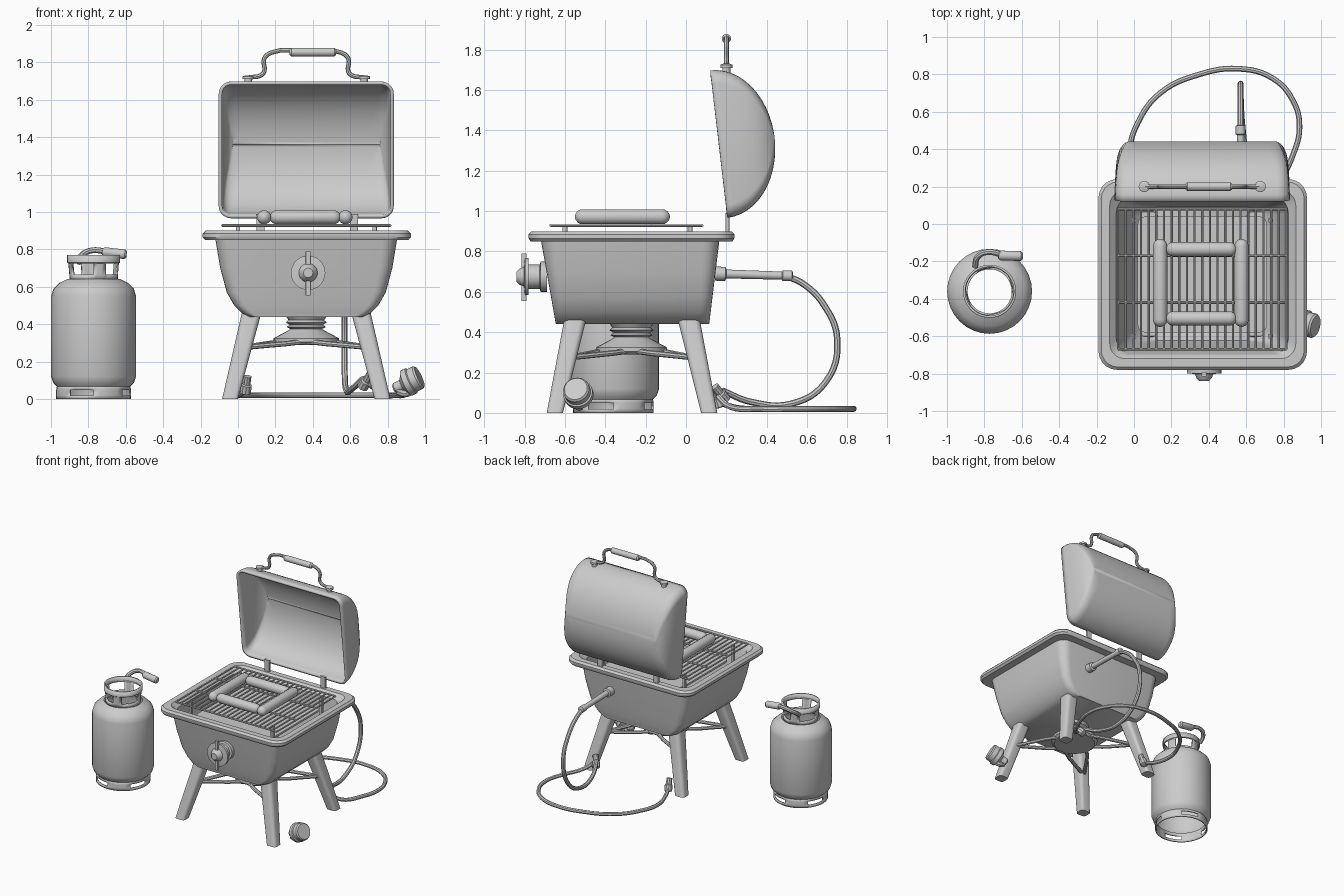
import bpy, bmesh, math
from mathutils import Vector

if "Cube" in bpy.data.objects:
    bpy.data.objects.remove(bpy.data.objects["Cube"])

CX, CY = 0.365, -0.27          # centre of the grill


def finish(name, bm, angle=35, solid=0):
    bmesh.ops.recalc_face_normals(bm, faces=bm.faces)
    me = bpy.data.meshes.new(name)
    bm.to_mesh(me)
    bm.free()
    ob = bpy.data.objects.new(name, me)
    bpy.context.collection.objects.link(ob)
    smooth(ob, angle)
    if solid:
        m = ob.modifiers.new("thickness", 'SOLIDIFY')
        m.thickness, m.offset = solid, -1
    return ob


def smooth(ob, angle=35):
    bpy.ops.object.select_all(action='DESELECT')
    ob.select_set(True)
    bpy.context.view_layer.objects.active = ob
    bpy.ops.object.shade_smooth_by_angle(angle=math.radians(angle))


def rounded_rect(x0, x1, y0, y1, r, n=5):
    r = min(r, (x1 - x0) / 2.01, (y1 - y0) / 2.01)
    pts = []
    for k, (cx, cy) in enumerate([(x1 - r, y1 - r), (x0 + r, y1 - r), (x0 + r, y0 + r), (x1 - r, y0 + r)]):
        for i in range(n + 1):
            a = math.pi / 2 * (k + i / n)
            pts.append((cx + r * math.cos(a), cy + r * math.sin(a)))
    return pts


def loft(name, sections, place=lambda x, y, z: (x, y, z), caps=(True, True), **kw):
    """sections: (x0, x1, y0, y1, depth, corner radius)"""
    bm = bmesh.new()
    rings = [[bm.verts.new(place(x, y, s[4])) for x, y in rounded_rect(*s[:4], s[5])] for s in sections]
    for a, b in zip(rings, rings[1:]):
        for i in range(len(a)):
            j = (i + 1) % len(a)
            bm.faces.new((a[i], a[j], b[j], b[i]))
    if caps[0]:
        bm.faces.new(rings[0])
    if caps[1]:
        bm.faces.new(rings[-1])
    return finish(name, bm, **kw)


def lathe(name, pts, loc, axis=(0, 0, 1), n=32, holes={}, caps=True, **kw):
    """pts: (radius, height); holes: row -> test for segments left open"""
    bm = bmesh.new()
    rings = [[bm.verts.new((r * math.cos(2 * math.pi * i / n), r * math.sin(2 * math.pi * i / n), z))
              for i in range(n)] for r, z in pts]
    for k, (a, b) in enumerate(zip(rings, rings[1:])):
        for i in range(n):
            if k in holes and holes[k](i):
                continue
            j = (i + 1) % n
            bm.faces.new((a[i], a[j], b[j], b[i]))
    if caps:
        bm.faces.new(rings[0])
        bm.faces.new(rings[-1])
    ob = finish(name, bm, **kw)
    ob.location = loc
    ob.rotation_euler = Vector(axis).to_track_quat('Z', 'Y').to_euler()
    return ob


def tube(name, pts, r, kind='BEZIER', res=6):
    cu = bpy.data.curves.new(name, 'CURVE')
    cu.dimensions = '3D'
    cu.bevel_depth, cu.bevel_resolution, cu.use_fill_caps, cu.resolution_u = r, 2, True, res
    sp = cu.splines.new(kind)
    dst = sp.bezier_points if kind == 'BEZIER' else sp.points
    dst.add(len(pts) - 1)
    for p, co in zip(dst, pts):
        if kind == 'BEZIER':
            p.co = co
            p.handle_left_type = p.handle_right_type = 'AUTO'
        else:
            p.co = (*co, 1)
    ob = bpy.data.objects.new(name, cu)
    bpy.context.collection.objects.link(ob)
    bpy.ops.object.select_all(action='DESELECT')
    ob.select_set(True)
    bpy.context.view_layer.objects.active = ob
    bpy.ops.object.convert(target='MESH')
    smooth(bpy.context.object, 40)


def box(name, x0, x1, y0, y1, z0, z1, r=0.005):
    return loft(name, [(x0, x1, y0, y1, z0, r), (x0, x1, y0, y1, z1, r)])


# firebox: outer wall, rim, then inner wall
def bowl(half_x, z, inset=0.0):
    t = (z - 0.44) / 0.41
    return (CX - half_x + inset, CX + half_x - inset, -0.645 - 0.073 * t + inset, 0.115 + 0.05 * t - inset, z, 0.05 + 0.03 * t)


wall = [(0.305, 0.44), (0.345, 0.46), (0.385, 0.50), (0.425, 0.57), (0.46, 0.70), (0.485, 0.85)]
rim = [(-0.175, 0.91, -0.77, 0.23, 0.85, 0.09), (-0.19, 0.925, -0.78, 0.24, 0.865, 0.1),
       (-0.19, 0.925, -0.78, 0.24, 0.885, 0.1), (-0.175, 0.91, -0.765, 0.225, 0.90, 0.09),
       (-0.13, 0.865, -0.72, 0.18, 0.90, 0.08), (-0.115, 0.85, -0.705, 0.16, 0.885, 0.07)]
loft("firebox", [bowl(*w) for w in wall] + rim + [bowl(h, z + 0.015, 0.025) for h, z in reversed(wall)])

# open lid: domed loft leaning back
def lid_place(x, v, w):
    return (x, 0.163 - 0.116 * v + 0.993 * w, 1.332 + 0.993 * v + 0.116 * w)


lid = []
for i in range(13):
    s = math.sin(math.pi / 2 * i / 12.4)
    hv, hx = 0.368 * math.sqrt(1 - s * s), 0.468 - 0.015 * s - 0.05 * s ** 5
    lid.append((CX - hx, CX + hx, -hv, hv, 0.278 * s, 0.065))
loft("lid", lid, lid_place, caps=(False, True), angle=50, solid=0.018)

# lid handle, grip and mounts
tube("lid_handle", [(0.06, 0.2, 1.72), (0.12, 0.2, 1.73), (0.14, 0.2, 1.75), (0.14, 0.2, 1.82), (0.18, 0.2, 1.853),
                    (0.365, 0.2, 1.858), (0.55, 0.2, 1.853), (0.59, 0.2, 1.82), (0.59, 0.2, 1.75),
                    (0.61, 0.2, 1.73), (0.67, 0.2, 1.72)], 0.012, res=4)
lathe("lid_grip", [(0.015, 0), (0.023, 0.01), (0.023, 0.24), (0.015, 0.25)], (0.275, 0.2, 1.855), (1, 0, 0), 16)
for x in (0.055, 0.675):
    lathe("handle_mount", [(0.02, 0), (0.02, 0.025), (0.03, 0.025), (0.03, 0.04), (0.015, 0.046)], (x, 0.2, 1.685), n=16)

# hinges
for x in (0.12, 0.62):
    box("hinge", x - 0.022, x + 0.022, 0.195, 0.215, 0.88, 0.99)

# cooking grate and burner plate below
G = dict(x0=-0.085, x1=0.815, y0=-0.67, y1=0.08, z=0.928)
for i in range(23):
    x = G["x0"] + (G["x1"] - G["x0"]) * i / 22
    tube("grate_bar", [(x, G["y0"], G["z"]), (x, G["y1"], G["z"])], 0.006, 'POLY')
for i in range(4):
    y = G["y0"] + (G["y1"] - G["y0"]) * i / 3
    tube("grate_cross_bar", [(G["x0"], y, G["z"]), (G["x1"], y, G["z"])], 0.007, 'POLY')
for x in (0.0, 0.73):
    for y in (-0.6, 0.02):
        box("grate_foot", x - 0.012, x + 0.012, y - 0.012, y + 0.012, 0.6, 0.925)
box("burner_plate", 0.02, 0.71, -0.58, 0.04, 0.80, 0.815, 0.04)

# four sausages in a square
cap = [(0.038 * math.sin(a), 0.038 * (1 - math.cos(a))) for a in (0.15, 0.5, 0.9, 1.25, 1.57)]
def sausage(x, y, axis, length):
    lathe("sausage", cap + [(r, length - h) for r, h in reversed(cap)], (x, y, 0.972), axis, 14, angle=60)


for x in (0.14, 0.575):
    sausage(x, -0.55, (0, 1, 0), 0.47)
for y in (-0.135, -0.505):
    sausage(0.17, y, (1, 0, 0), 0.38)

# tapered splayed legs and curved braces
for sx in (1, -1):
    for sy in (1, -1):
        def mirror(x, y, z, sx=sx, sy=sy):
            return (CX + sx * (x - CX), CY + sy * (y - CY) + (0.005 if sy < 0 else 0), z)
        loft("leg", [(-0.085, 0.0, -0.69, -0.61, 0, 0.022), (0.025, 0.13, -0.60, -0.49, 0.48, 0.03)], mirror)
A, B, C, D = (0.02, -0.57, 0.275), (0.71, -0.57, 0.275), (0.71, 0.03, 0.275), (0.02, 0.03, 0.275)
for p, q, m in ((A, B, (CX, -0.42)), (B, C, (0.51, CY)), (C, D, (CX, -0.12)), (D, A, (0.22, CY))):
    mids = [tuple(0.35 * e + 0.65 * c for e, c in zip(end[:2], m)) + (0.295,) for end in (p, q)]
    tube("leg_brace", [p, mids[0], (*m, 0.305), mids[1], q], 0.014)

# grease cup under the firebox
lathe("grease_cup", [(0.155, 0.29), (0.175, 0.305), (0.175, 0.325), (0.10, 0.365), (0.085, 0.375), (0.105, 0.385),
                     (0.09, 0.397), (0.11, 0.41), (0.095, 0.422), (0.11, 0.445)], (CX, CY, 0), n=24)

# control knob and turning bar
lathe("control_knob", [(0.075, 0), (0.075, 0.03), (0.06, 0.035), (0.06, 0.09), (0.092, 0.09), (0.092, 0.108),
                       (0.05, 0.112), (0.04, 0.135), (0.025, 0.15)], (0.375, -0.69, 0.675), (0, -1, 0))
box("knob_bar", 0.362, 0.388, -0.815, -0.79, 0.555, 0.79)

# gas inlet pipe and hoses
lathe("inlet_fitting", [(0.035, 0), (0.035, 0.05), (0.022, 0.055), (0.02, 0.33), (0.026, 0.335), (0.026, 0.38),
                        (0.016, 0.385)], (0.57, 0.145, 0.69), (0, 1, -0.03), 12)
tube("feed_hose", [(0.57, 0.50, 0.678), (0.57, 0.58, 0.64), (0.57, 0.68, 0.54), (0.57, 0.75, 0.36), (0.57, 0.69, 0.15),
                   (0.58, 0.52, 0.045), (0.61, 0.32, 0.055), (0.67, 0.18, 0.11)], 0.016)
tube("ground_hose", [(0.70, 0.16, 0.08), (0.77, 0.22, 0.03), (0.85, 0.37, 0.02), (0.885, 0.52, 0.02), (0.85, 0.66, 0.02),
                     (0.74, 0.78, 0.02), (0.56, 0.83, 0.02), (0.35, 0.80, 0.02), (0.14, 0.70, 0.02), (0.02, 0.54, 0.02),
                     (-0.02, 0.40, 0.02), (0.01, 0.25, 0.025), (0.04, 0.17, 0.05)], 0.015)
nut = [(0.02, -0.05), (0.03, -0.045), (0.03, 0), (0.022, 0.005), (0.022, 0.05)]
lathe("hose_joint", nut, (0.685, 0.17, 0.095), (0.3, -0.4, 0.5), 10)
lathe("hose_end", nut, (0.045, 0.155, 0.075), (0.1, -0.3, 0.8), 10)

# pressure regulator lying beside the front leg
lathe("regulator", [(0.02, -0.10), (0.03, -0.09), (0.03, -0.05), (0.055, -0.035), (0.074, -0.025), (0.074, 0.005),
                    (0.066, 0.01), (0.066, 0.045), (0.058, 0.055)], (0.922, -0.535, 0.096), (0.85, -0.2, 0.4), 24)
tube("regulator_stem", [(0.85, -0.53, 0.04), (0.90, -0.53, 0.03), (0.93, -0.55, 0.05)], 0.02)

# gas bottle, hollow, with slotted collar and foot ring
T = (-0.772, -0.36, 0)
lathe("gas_bottle", [(0.19, 0.06), (0.215, 0.085), (0.227, 0.12), (0.227, 0.55), (0.215, 0.59), (0.185, 0.62), (0.14, 0.642)],
      T, caps=False)
lathe("bottle_collar", [(0.13, 0.635), (0.13, 0.665), (0.135, 0.725), (0.142, 0.73), (0.142, 0.77)], T, n=36, caps=False,
      holes={1: lambda i: i % 9 > 2}, solid=0.012)
lathe("bottle_foot", [(0.2, 0), (0.2, 0.02), (0.2, 0.05), (0.195, 0.075)], T, n=36, caps=False,
      holes={1: lambda i: i % 9 > 4}, solid=0.01)
tube("bottle_spout", [(-0.85, -0.23, 0.73), (-0.835, -0.175, 0.77), (-0.78, -0.15, 0.795), (-0.69, -0.17, 0.785)], 0.016)
lathe("spout_grip", [(0.018, 0), (0.026, 0.012), (0.026, 0.12), (0.018, 0.13)], (-0.725, -0.168, 0.788), (1, -0.03, -0.12), 14)
